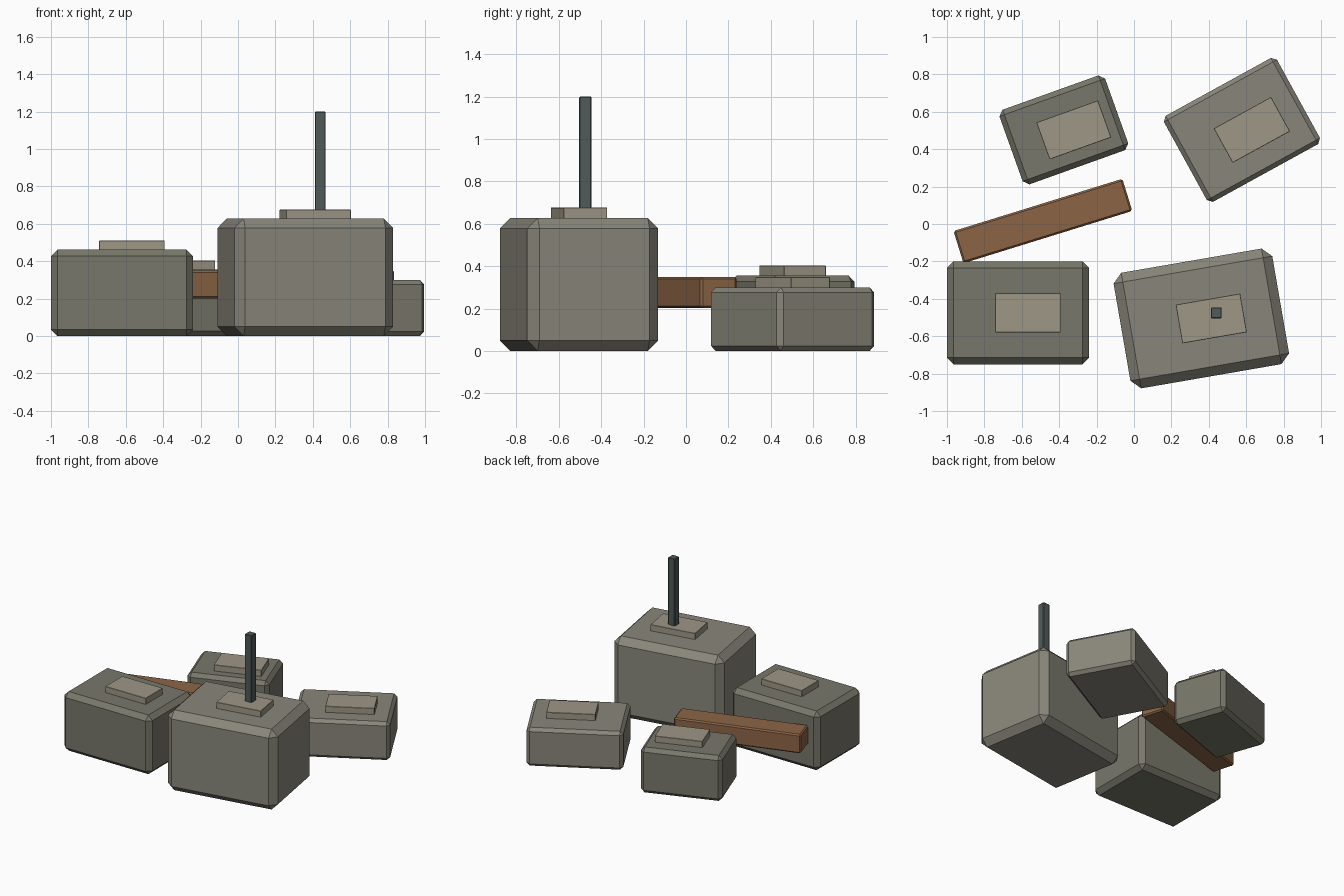
import bpy, bmesh
from math import radians
from mathutils import Matrix, Vector

if "Cube" in bpy.data.objects:
    bpy.data.objects.remove(bpy.data.objects["Cube"])


def material(name, rgb):
    m = bpy.data.materials.new(name)
    m.diffuse_color = (*rgb, 1)
    m.use_nodes = True
    m.node_tree.nodes["Principled BSDF"].inputs["Base Color"].default_value = m.diffuse_color
    return m


light_stone = material("light_stone", (0.25, 0.24, 0.195))
dark_stone = material("dark_stone", (0.19, 0.185, 0.145))
slab_stone = material("slab_stone", (0.34, 0.31, 0.24))
wood = material("rusty_wood", (0.26, 0.13, 0.06))
metal = material("dark_metal", (0.08, 0.1, 0.1))


def box(name, x, y, z0, z1, w, d, angle, bevel, mat):
    """Chamfered box standing from z0 to z1, turned about z."""
    bm = bmesh.new()
    bmesh.ops.create_cube(bm, size=1)
    bmesh.ops.scale(bm, vec=Vector((w, d, z1 - z0)), verts=bm.verts)
    bmesh.ops.bevel(bm, geom=bm.edges[:], offset=bevel, segments=1,
                    affect='EDGES', profile=0.5)
    mesh = bpy.data.meshes.new(name)
    bm.to_mesh(mesh)
    bm.free()
    mesh.materials.append(mat)
    ob = bpy.data.objects.new(name, mesh)
    ob.location = (x, y, (z0 + z1) / 2)
    ob.rotation_euler.z = radians(angle)
    bpy.context.collection.objects.link(ob)
    return ob


# Rubble blocks, each with a thin slab resting on top, offset to the right
blocks = [
    ("front_left", -0.62, -0.475, 0.76, 0.55, 0.462, 0, 0.035, dark_stone),
    ("front_right", 0.36, -0.505, 0.861, 0.627, 0.628, 9.8, 0.05, light_stone),
    ("back_right", 0.577, 0.503, 0.69, 0.525, 0.30, 28.8, 0.024, light_stone),
    ("back_left", -0.375, 0.503, 0.60, 0.424, 0.355, 19.7, 0.028, dark_stone),
]
for name, x, y, w, d, h, angle, bevel, mat in blocks:
    box(name + "_block", x, y, 0, h, w, d, angle, bevel, mat)
    box(name + "_slab", x + 0.053, y, h - 0.01, h + 0.048, 0.35, 0.21,
        angle, 0.002, slab_stone)

# Fallen beam
box("fallen_beam", -0.487, 0.016, 0.202, 0.35, 0.945, 0.18, 17.2, 0.01, wood)

# Upright bar sticking out of the tallest block
box("upright_bar", 0.44, -0.475, 0.60, 1.2, 0.058, 0.058, 0, 0.004, metal)
